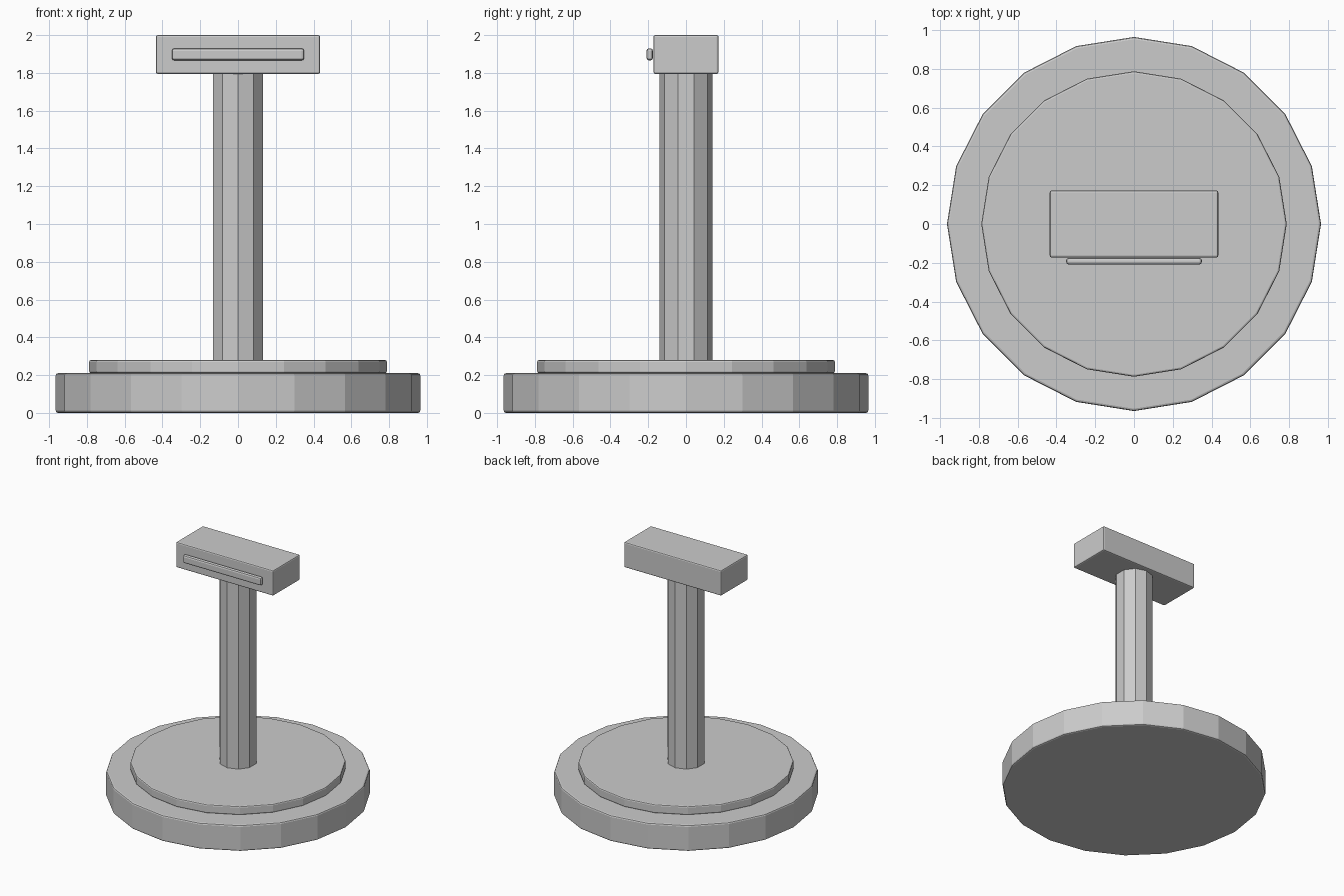
import bpy

if "Cube" in bpy.data.objects:
    bpy.data.objects.remove(bpy.data.objects["Cube"])


def soften(obj, width, segments=2):
    # small rounded edges on flat-shaded parts
    mod = obj.modifiers.new("soft_edges", "BEVEL")
    mod.width = width
    mod.segments = segments
    mod.limit_method = 'ANGLE'
    mod.angle_limit = 0.7


def disc(name, sides, radius, z0, z1, bevel):
    bpy.ops.mesh.primitive_cylinder_add(vertices=sides, radius=radius, depth=z1 - z0,
                                        location=(0, 0, (z0 + z1) / 2))
    obj = bpy.context.object
    obj.name = name
    soften(obj, bevel)
    return obj


def box(name, size, centre, bevel):
    bpy.ops.mesh.primitive_cube_add(size=1, location=centre)
    obj = bpy.context.object
    obj.name = name
    obj.scale = size
    bpy.ops.object.transform_apply(location=False, rotation=False, scale=True)
    soften(obj, bevel)
    return obj


# Stepped round base
disc("base", 20, 0.965, 0.0, 0.21, 0.012)
disc("base_step", 20, 0.788, 0.21, 0.28, 0.01)

# Ten-sided post
disc("post", 10, 0.14, 0.27, 1.80, 0.006)

# Head block with raised bar on the front
box("head", (0.87, 0.345, 0.205), (0, 0, 1.8975), 0.01)
box("front_bar", (0.70, 0.034, 0.064), (0, -0.192, 1.898), 0.013)
